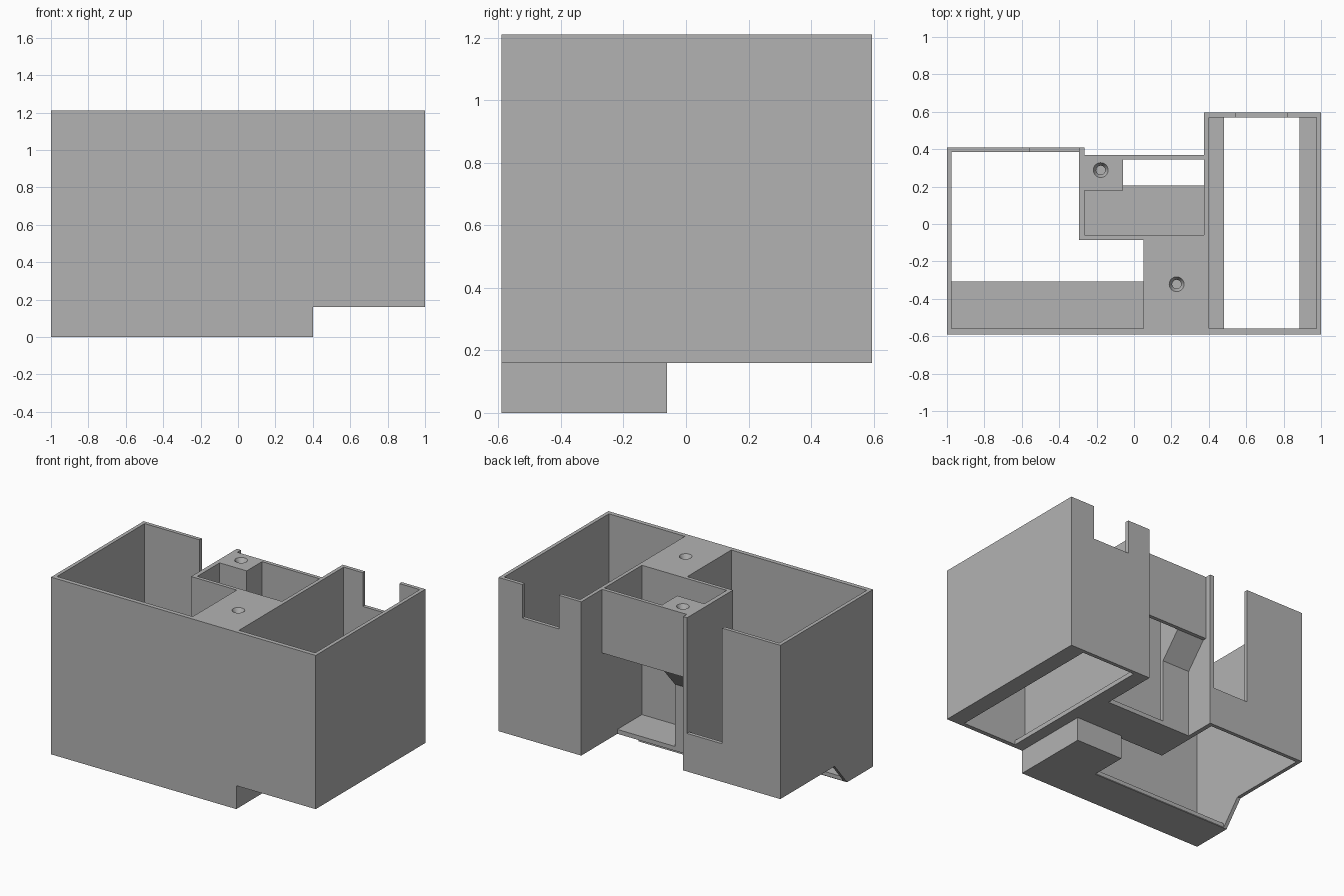
import bpy, bmesh

cube = bpy.data.objects.get("Cube")
if cube:
    bpy.data.objects.remove(cube, do_unlink=True)

# Single grey plastic colour
grey = bpy.data.materials.new("matte_grey")
grey.use_nodes = True
colour = (0.45, 0.45, 0.45, 1)
grey.diffuse_color = colour
grey.node_tree.nodes["Principled BSDF"].inputs["Base Color"].default_value = colour

TOP, BASE, OVER = 1.21, 0.16, 1.4


def finish(name, bm):
    bmesh.ops.recalc_face_normals(bm, faces=bm.faces)
    mesh = bpy.data.meshes.new(name)
    bm.to_mesh(mesh)
    bm.free()
    mesh.materials.append(grey)
    obj = bpy.data.objects.new(name, mesh)
    bpy.context.collection.objects.link(obj)
    return obj


def prism(name, outline, lo, hi, axis="z"):
    """Extrude an outline: (x, y) along z, or (y, z) along x."""
    bm = bmesh.new()
    place = (lambda a, b: (a, b, lo)) if axis == "z" else (lambda a, b: (lo, a, b))
    face = bm.faces.new([bm.verts.new(place(a, b)) for a, b in outline])
    moved = bmesh.ops.extrude_face_region(bm, geom=[face])["geom"]
    step = (0, 0, hi - lo) if axis == "z" else (hi - lo, 0, 0)
    bmesh.ops.translate(bm, vec=step, verts=[v for v in moved if isinstance(v, bmesh.types.BMVert)])
    return finish(name, bm)


def box(name, x, y, z):
    return prism(name, [(x[0], y[0]), (x[1], y[0]), (x[1], y[1]), (x[0], y[1])], *z)


def cone(name, x, y, z0, z1, r0, r1):
    bm = bmesh.new()
    bmesh.ops.create_cone(bm, cap_ends=True, segments=32, radius1=r0, radius2=r1, depth=z1 - z0)
    bmesh.ops.translate(bm, vec=(x, y, (z0 + z1) / 2), verts=bm.verts)
    return finish(name, bm)


# Solid body from the plan outline
body = prism("organizer_body", [(-1, -.59), (1, -.59), (1, .595), (.375, .595),
                                (.375, .37), (-.265, .37), (-.265, .41), (-1, .41)], 0, TOP)

cutters = [
    # Raised underside, with a sloped step on the left side
    prism("left_undercut", [(-.31, -.1), (-.31, 0), (-.176, BASE), (.7, BASE), (.7, -.1)],
          -1.1, .05, axis="x"),
    box("middle_undercut", (0, .5), (-.06, .7), (-.1, BASE)),
    box("right_undercut", (.4, 1.1), (-.7, .7), (-.1, BASE)),
    # Left compartment, floored only at the front
    prism("left_cavity", [(-.975, -.56), (.05, -.56), (.05, -.085), (-.295, -.085),
                          (-.295, .385), (-.975, .385)], .03, OVER),
    box("left_opening", (-.975, .05), (-.307, -.085), (-.1, .2)),
    box("left_notch", (-.56, -.295), (.3, .5), (.42, OVER)),
    # Right compartment with a ledge along each side
    box("right_cavity", (.4, .975), (-.56, .57), (BASE + .03, OVER)),
    box("right_opening", (.48, .885), (-.56, .57), (.1, .3)),
    box("right_notch", (.545, .82), (.5, .7), (.98, OVER)),
    # Middle pocket around the screw boss, open low at the back
    prism("middle_pocket", [(-.265, -.06), (.375, -.06), (.375, .345), (-.06, .345),
                            (-.06, .18), (-.265, .18)], BASE + .03, OVER),
    prism("middle_back_opening", [(.205, -.1), (.205, .615), (.345, .775), (.5, .775), (.5, -.1)],
          -.265, .375, axis="x"),
]

# Countersunk screw holes
for side, x, y in (("boss", -.178, .288), ("front", .228, -.322)):
    cutters.append(cone(side + "_countersink", x, y, TOP - .03, TOP + .01, .024, .045))
    cutters.append(cone(side + "_screw_hole", x, y, TOP - .15, TOP, .024, .024))

# Carve everything out of the body
for cutter in cutters:
    mod = body.modifiers.new(cutter.name, "BOOLEAN")
    mod.operation, mod.solver, mod.object = "DIFFERENCE", "EXACT", cutter
    cutter.hide_render = True

bpy.context.view_layer.update()
graph = bpy.context.evaluated_depsgraph_get()
carved = bpy.data.meshes.new_from_object(body.evaluated_get(graph))
body.modifiers.clear()
body.data = carved
for cutter in cutters:
    bpy.data.objects.remove(cutter, do_unlink=True)
